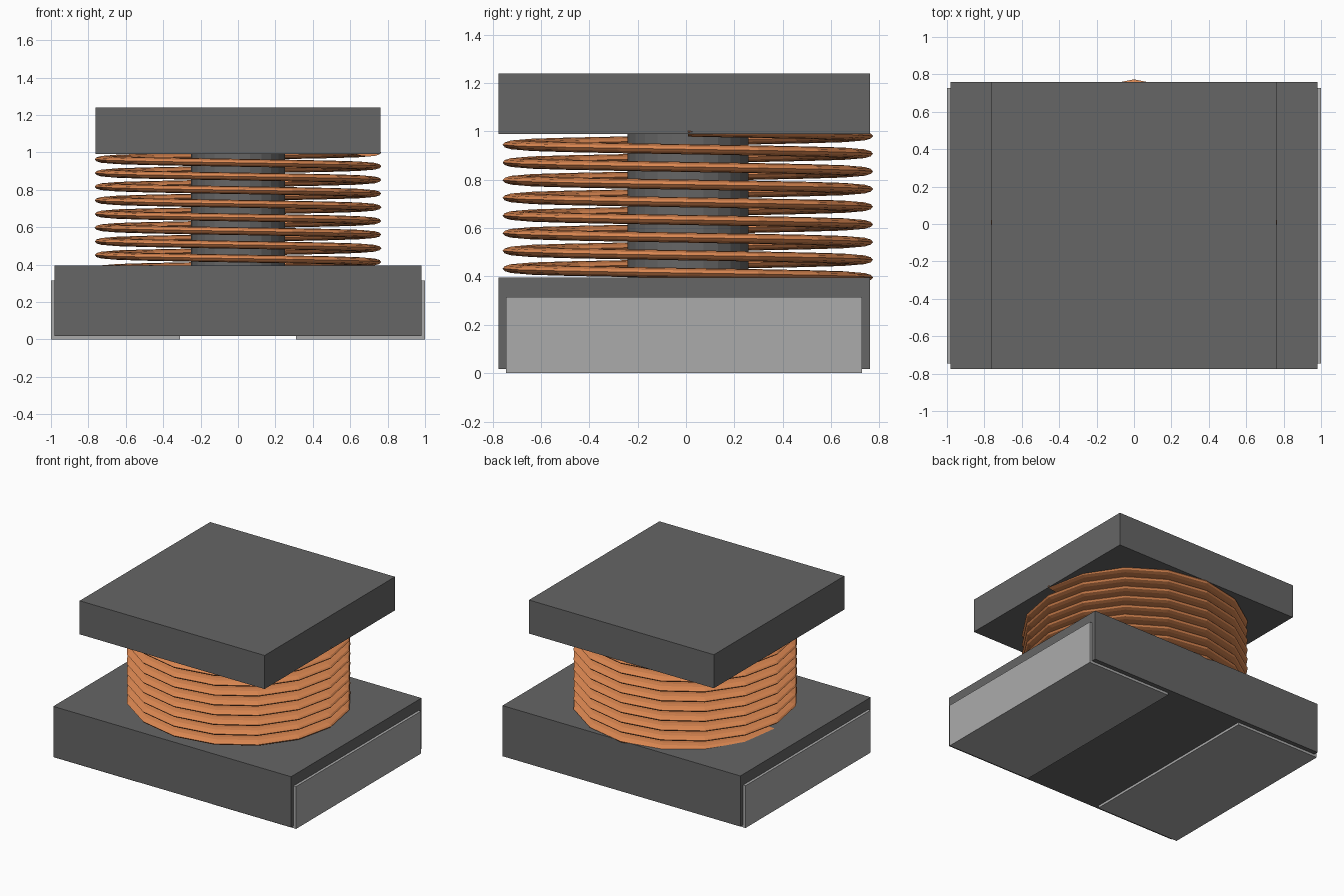
import bpy, bmesh, math

cube = bpy.data.objects.get("Cube")
if cube:
    bpy.data.objects.remove(cube, do_unlink=True)


def material(name, rgb):
    mat = bpy.data.materials.new(name)
    mat.use_nodes = True
    mat.diffuse_color = (*rgb, 1)
    mat.node_tree.nodes["Principled BSDF"].inputs["Base Color"].default_value = (*rgb, 1)
    return mat


FERRITE = material("dark grey ferrite", (0.133, 0.133, 0.133))
METAL = material("light grey metal", (0.406, 0.406, 0.406))
COPPER = material("copper orange", (0.73, 0.25, 0.085))


def finish(name, bm, mat):
    bmesh.ops.recalc_face_normals(bm, faces=bm.faces)
    mesh = bpy.data.meshes.new(name)
    bm.to_mesh(mesh)
    bm.free()
    mesh.materials.append(mat)
    obj = bpy.data.objects.new(name, mesh)
    bpy.context.scene.collection.objects.link(obj)
    return obj


def extrude_y(name, profile, y0, y1, mat):
    """Extrude an x-z outline from y0 to y1."""
    bm = bmesh.new()
    face = bm.faces.new([bm.verts.new((x, y0, z)) for x, z in profile])
    ext = bmesh.ops.extrude_face_region(bm, geom=[face])
    verts = [g for g in ext["geom"] if isinstance(g, bmesh.types.BMVert)]
    bmesh.ops.translate(bm, verts=verts, vec=(0, y1 - y0, 0))
    return finish(name, bm, mat)


def block(name, half_x, z0, z1):
    outline = [(-half_x, z0), (half_x, z0), (half_x, z1), (-half_x, z1)]
    return extrude_y(name, outline, -0.775, 0.76, FERRITE)


# Ferrite base and top flange
block("base_block", 0.98, 0.018, 0.395)
block("top_flange", 0.762, 0.99, 1.24)

# L-shaped terminals wrapped around the sides and underside
for side, s in (("left", 1), ("right", -1)):
    outline = [(0.31, 0), (1, 0), (1, 0.315), (0.98, 0.315), (0.98, 0.018), (0.31, 0.018)]
    extrude_y(side + "_terminal", [(s * x, z) for x, z in outline], -0.745, 0.727, METAL)

# Core post joining the two ferrite parts
bm = bmesh.new()
bmesh.ops.create_cone(bm, cap_ends=True, segments=24, radius1=0.25, radius2=0.25, depth=0.64)
bmesh.ops.translate(bm, verts=bm.verts, vec=(0, 0.0075, 0.6925))
finish("core_post", bm, FERRITE)

# Winding: flattened wire swept along a sixteen-sided helix
STEPS, SECTION = 16, 12
OUTER, HALF_W, HALF_H = 0.766, 0.07, 0.021
PITCH, START_Z = 0.0731, 0.396
bm = bmesh.new()
rings = []
for i in range(-4, 8 * STEPS + 5):
    turn = i / STEPS
    ang = math.tau * turn
    ring = []
    for k in range(SECTION):
        a = math.tau * k / SECTION
        r = OUTER - HALF_W + HALF_W * math.cos(a)
        z = START_Z + PITCH * turn + HALF_H * math.sin(a)
        ring.append(bm.verts.new((r * math.sin(ang), 0.0075 + r * math.cos(ang), z)))
    rings.append(ring)
for r0, r1 in zip(rings, rings[1:]):
    for k in range(SECTION):
        n = (k + 1) % SECTION
        bm.faces.new((r0[k], r0[n], r1[n], r1[k]))
bm.faces.new(rings[0])
bm.faces.new(rings[-1])
finish("wire_winding", bm, COPPER)
